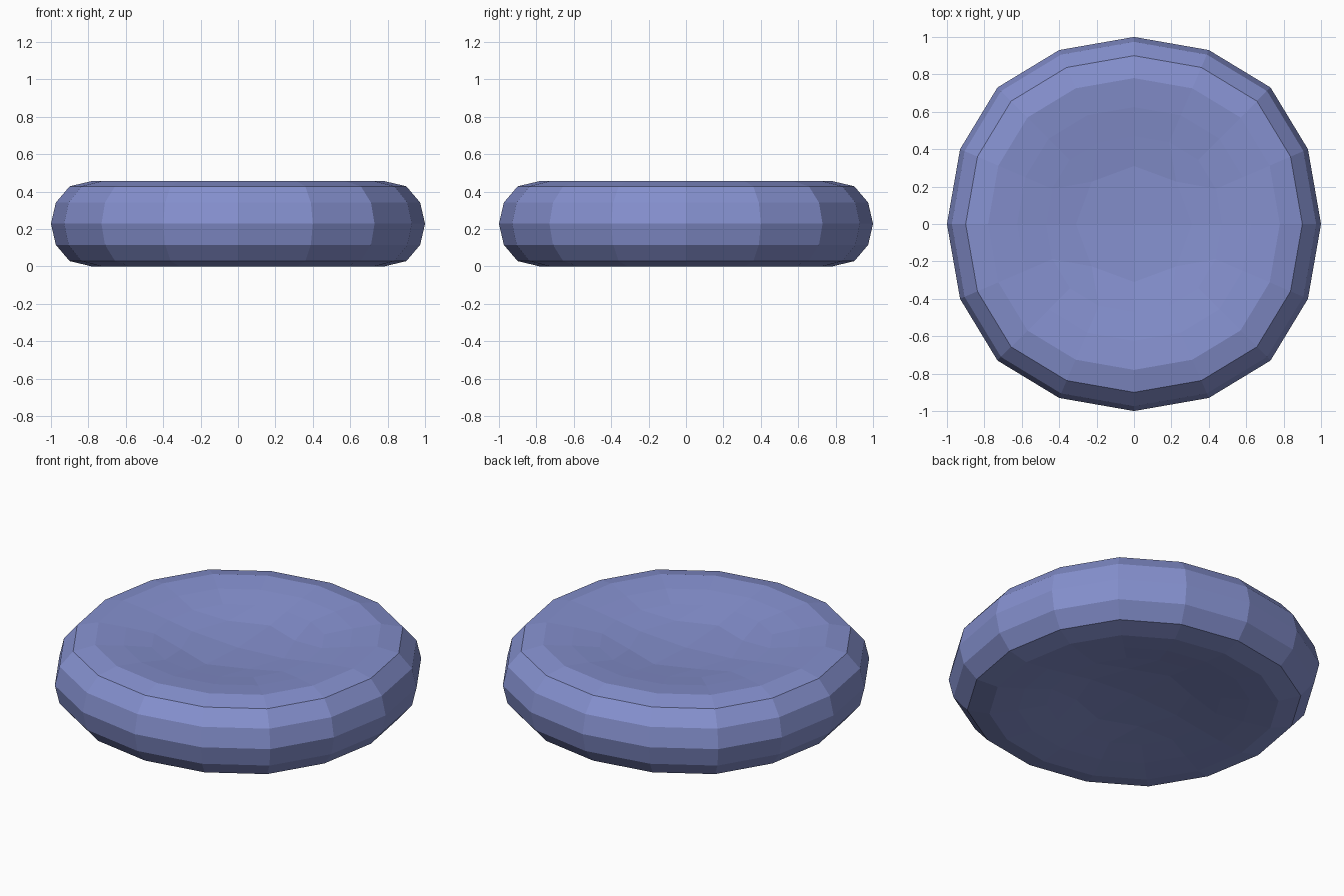
import bpy, bmesh

if "Cube" in bpy.data.objects:
    bpy.data.objects.remove(bpy.data.objects["Cube"])

MID = 0.2285  # half of the total thickness
QUARTER = [(1, 0), (0.93, 0.4), (0.73, 0.73), (0.4, 0.93)]

# 16-point rounded outline, made by turning one quarter four times
outline = []
q = QUARTER
for _ in range(4):
    outline += q
    q = [(-y, x) for x, y in q]

# radius and height above the middle plane, from the rim inwards
PROFILE = [(0.974, 0.113), (0.90, 0.20), (0.78, MID), (0.625, 0.213), (0.47, 0.19)]
INNER = (0.31, 0.165)
CENTRE = 0.148

bm = bmesh.new()


def ring(radius, z, step=1):
    return [bm.verts.new((x * radius, y * radius, MID + z)) for x, y in outline[::step]]


def bridge(a, b):
    n = len(a)
    for i in range(n):
        j = (i + 1) % n
        bm.faces.new((a[i], a[j], b[j], b[i]))


equator = ring(1.0, 0)
for side in (1, -1):
    # rounded rim
    last = equator
    for radius, height in PROFILE:
        new = ring(radius, side * height)
        bridge(last, new)
        last = new
    # dished centre, a four by four quad grid
    inner = ring(INNER[0], side * INNER[1], 2)
    centre = bm.verts.new((0, 0, MID + side * CENTRE))
    for k in range(4):
        a, corner, b = inner[2 * k], inner[2 * k + 1], inner[(2 * k + 2) % 8]
        o = [last[(4 * k + i) % 16] for i in range(5)]
        bm.faces.new((o[0], o[1], corner, a))
        bm.faces.new((o[1], o[2], o[3], corner))
        bm.faces.new((o[3], o[4], b, corner))
        bm.faces.new((a, corner, b, centre))

bmesh.ops.recalc_face_normals(bm, faces=bm.faces[:])
mesh = bpy.data.meshes.new("biconcave_disc")
bm.to_mesh(mesh)
bm.free()
disc = bpy.data.objects.new("biconcave_disc", mesh)
bpy.context.collection.objects.link(disc)

# blue-violet surface
mat = bpy.data.materials.new("blue_violet")
mat.diffuse_color = (0.235, 0.28, 0.62, 1)
mat.use_nodes = True
mat.node_tree.nodes["Principled BSDF"].inputs["Base Color"].default_value = mat.diffuse_color
mesh.materials.append(mat)
